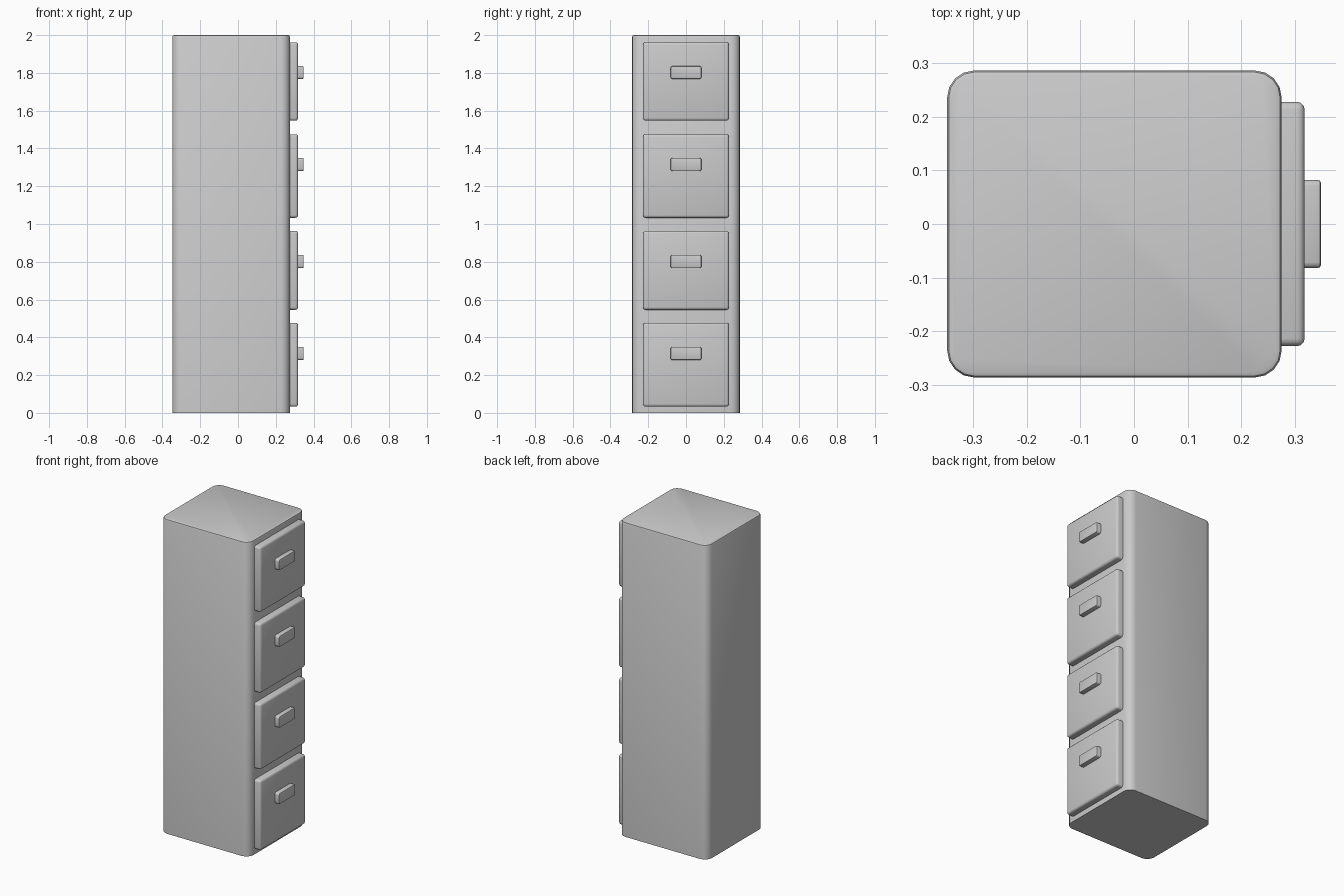
import bpy, bmesh

if "Cube" in bpy.data.objects:
    bpy.data.objects.remove(bpy.data.objects["Cube"])


def block(name, lo, hi):
    """Axis-aligned box between two corners, returned as a bmesh."""
    bm = bmesh.new()
    bmesh.ops.create_cube(bm, size=1)
    for v in bm.verts:
        v.co = [lo[i] if v.co[i] < 0 else hi[i] for i in range(3)]
    return bm


def bevel(bm, edges, width, segments):
    bmesh.ops.bevel(bm, geom=edges, offset=width, segments=segments,
                    profile=0.5, affect='EDGES', clamp_overlap=True)


def finish(name, bm):
    bmesh.ops.recalc_face_normals(bm, faces=bm.faces[:])
    mesh = bpy.data.meshes.new(name)
    bm.to_mesh(mesh)
    bm.free()
    ob = bpy.data.objects.new(name, mesh)
    bpy.context.collection.objects.link(ob)
    bpy.ops.object.select_all(action='DESELECT')
    ob.select_set(True)
    bpy.context.view_layer.objects.active = ob
    bpy.ops.object.shade_smooth_by_angle(angle=0.6)


# Cabinet body: rounded upright corners, softened top rim, sharp flat base
bm = block("cabinet_body", (-0.348, -0.286, 0), (0.275, 0.286, 2))
bevel(bm, [e for e in bm.edges if abs(e.verts[0].co.z - e.verts[1].co.z) > 1], 0.05, 4)
bevel(bm, [e for e in bm.edges if all(v.co.z > 1.999 for v in e.verts)], 0.01, 2)
finish("cabinet_body", bm)

# Four drawers: front bottom, front top, handle bottom, handle top
drawers = [(0.033, 0.477, 0.28, 0.35), (0.546, 0.964, 0.766, 0.837),
           (1.033, 1.475, 1.28, 1.35), (1.547, 1.962, 1.768, 1.836)]
for i, (z0, z1, h0, h1) in enumerate(drawers, 1):
    # Drawer front
    bm = block("drawer_front", (0.265, -0.2275, z0), (0.318, 0.2275, z1))
    bevel(bm, [e for e in bm.edges if not all(v.co.x < 0.27 for v in e.verts)], 0.014, 3)
    finish(f"drawer_front_{i}", bm)
    # Pull handle: rounded ends, small bevel on the outer face
    bm = block("drawer_handle", (0.31, -0.082, h0), (0.348, 0.082, h1))
    bevel(bm, [e for e in bm.edges if abs(e.verts[0].co.x - e.verts[1].co.x) > 0.01], 0.011, 3)
    bevel(bm, [e for e in bm.edges if all(v.co.x > 0.347 for v in e.verts)], 0.005, 2)
    finish(f"drawer_handle_{i}", bm)
